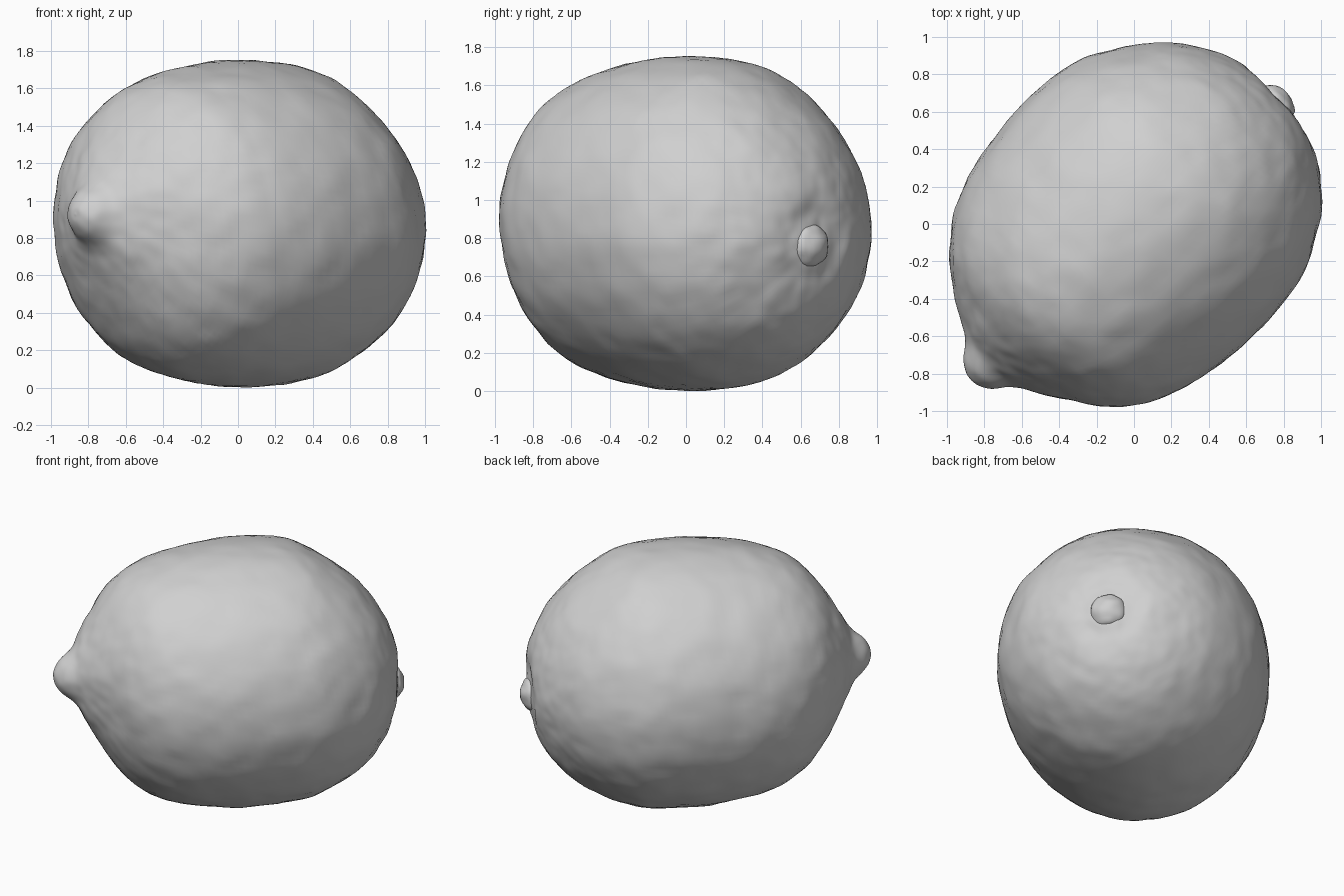
import bpy
import bmesh
from math import sin, cos, pi, sqrt, exp, radians
from mathutils import Vector, noise

cube = bpy.data.objects.get("Cube")
if cube:
    bpy.data.objects.remove(cube)

# Single flat colour
peel = bpy.data.materials.new("plain_grey")
peel.use_nodes = True
peel.diffuse_color = (0.63, 0.63, 0.63, 1)
peel.node_tree.nodes["Principled BSDF"].inputs["Base Color"].default_value = (0.63, 0.63, 0.63, 1)

SEGMENTS, STEPS = 128, 7

# Lengthwise profile: distance along the fruit, radius
PROFILE = [(-1.21, 0), (-1.2, 0.045), (-1.16, 0.105), (-1.08, 0.175), (-1.02, 0.27),
           (-0.93, 0.415), (-0.79, 0.598), (-0.61, 0.735), (-0.37, 0.825), (-0.05, 0.873),
           (0.28, 0.86), (0.5, 0.795), (0.73, 0.655), (0.86, 0.525), (0.95, 0.385),
           (1.01, 0.23), (1.025, 0.1), (1.02, 0)]


def smooth_path(points, steps):
    """Catmull-Rom curve through the points."""
    pts = [Vector(p) for p in points]
    pts = [pts[0] * 2 - pts[1]] + pts + [pts[-1] * 2 - pts[-2]]
    path = []
    for a, b, c, d in zip(pts, pts[1:], pts[2:], pts[3:]):
        for i in range(steps):
            t = i / steps
            path.append(b + (c - a) * t / 2 + (a * 2 - b * 5 + c * 4 - d) * t * t / 2
                        + (b * 3 - a - c * 3 + d) * t ** 3 / 2)
    return path + [pts[-2]]


def ramp(value, low, high):
    t = min(max((value - low) / (high - low), 0), 1)
    return t * t * (3 - 2 * t)


def bell(distance, width):
    return exp(-(distance / width) ** 2)


def turn(u, v, w):
    """Lay the long axis diagonally on the ground plane."""
    return Vector(((u - v) / sqrt(2), (u + v) / sqrt(2), w))


def skin_point(u, r, angle):
    tip, stem = ramp(-u, 0.5, 1.15), ramp(u, 0.2, 1.0)
    # Soft folds running into the pointed end, two creases into the blunt one
    r *= 1 + 0.015 * bell(u + 0.98, 0.12) * sin(5 * angle + 0.6)
    for crease in (95, 222):
        r *= 1 - 0.035 * bell(angle - radians(crease), 0.2) * bell(u - 0.92, 0.12)
    v = r * cos(angle) + 0.025 * tip - 0.03 * stem
    w = r * sin(angle) * (1 + 0.05 * bell(u + 0.78, 0.32)) + 0.05 * tip - 0.043 * stem
    p = turn(u, v, w)
    # Uneven peel
    bumps = 0.004 * noise.noise(p * 2.6) + 0.008 * noise.noise(p * 6) + 0.004 * noise.noise(p * 14)
    # Shallow dip around the stem button
    if u > 0:
        bumps -= 0.012 * bell(sqrt((v + 0.08) ** 2 + (w + 0.115) ** 2) - 0.17, 0.06)
    return p + p.normalized() * bumps


def finish(bm, name):
    bmesh.ops.recalc_face_normals(bm, faces=bm.faces)
    mesh = bpy.data.meshes.new(name)
    bm.to_mesh(mesh)
    bm.free()
    mesh.materials.append(peel)
    mesh.shade_smooth()
    obj = bpy.data.objects.new(name, mesh)
    bpy.context.collection.objects.link(obj)


# Fruit body with pointed tip
bm = bmesh.new()
rings = [[bm.verts.new(skin_point(u, r, 2 * pi * i / SEGMENTS)) for i in range(SEGMENTS)]
         for u, r in smooth_path(PROFILE, STEPS)]
for lower, upper in zip(rings, rings[1:]):
    for i in range(SEGMENTS):
        j = (i + 1) % SEGMENTS
        bm.faces.new((lower[i], lower[j], upper[j], upper[i]))
bmesh.ops.remove_doubles(bm, verts=bm.verts, dist=0.0001)

# Rest the fruit on the ground
lift = -min(v.co.z for v in bm.verts)
bmesh.ops.translate(bm, verts=bm.verts, vec=(0, 0, lift))
finish(bm, "fruit_body")

# Low stem button at the blunt end
bm = bmesh.new()
bmesh.ops.create_uvsphere(bm, u_segments=32, v_segments=20, radius=1)
for v in bm.verts:
    n = v.co * (1 + 0.08 * noise.noise(v.co * 2))
    v.co = turn(0.98 + 0.095 * n.x, -0.08 + 0.12 * n.y, lift - 0.115 + 0.115 * n.z)
finish(bm, "stem_button")
